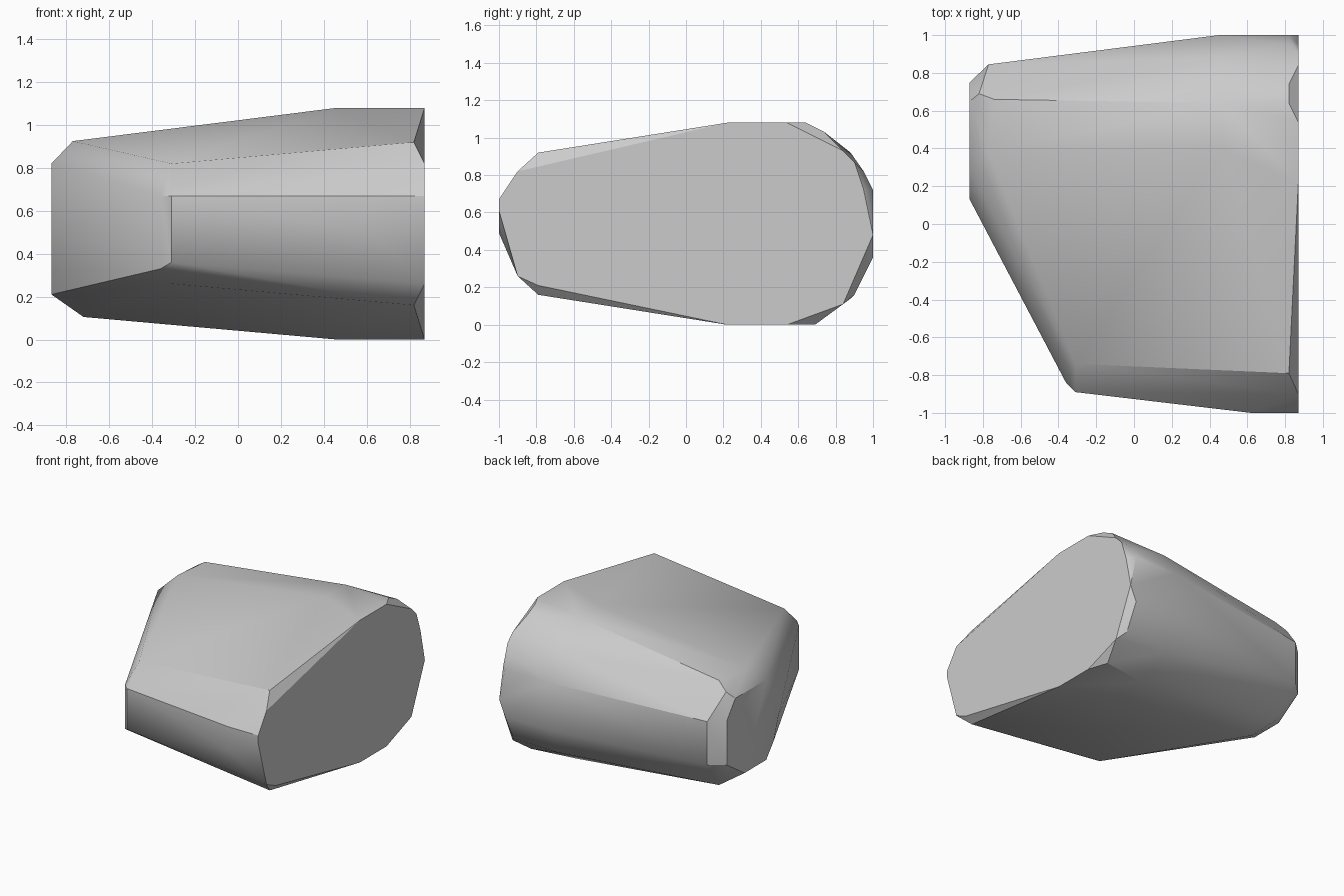
import bpy
import bmesh
import math

cube = bpy.data.objects.get("Cube")
if cube:
    bpy.data.objects.remove(cube, do_unlink=True)


def make_material(name, colour):
    material = bpy.data.materials.new(name)
    material.use_nodes = True
    material.diffuse_color = colour
    shader = material.node_tree.nodes["Principled BSDF"]
    shader.inputs["Base Color"].default_value = colour
    shader.inputs["Roughness"].default_value = 0.8
    return material


def across_x(x, profile):
    """Outline of (y, z) corners standing at one x."""
    return [(x, y, z) for y, z in profile]


def upright(x, y, low, high):
    """Upright edge between two heights."""
    return [(x, y, low), (x, y, high)]


corners = []

# Broad flat end
corners += across_x(0.87, [
    (-1, 0.61), (-1, 0.67), (-0.9, 0.82), (0.22, 1.08), (0.54, 1.08),
    (0.84, 0.93), (0.9, 0.87), (0.95, 0.72), (1, 0.48), (0.84, 0.11),
    (0.54, 0), (0.22, 0), (-0.79, 0.21), (-0.9, 0.26)])

# Chamfered rim behind the broad end
corners += across_x(0.82, [
    (-0.79, 0.92), (-0.79, 0.16), (0.64, 1.08), (0.74, 1.03),
    (0.95, 0.82), (0.69, 0), (0.9, 0.16)])
corners += upright(0.82, 1, 0.36, 0.72)

# Shoulder where the body starts to taper
corners += upright(0.46, 0.4, 0, 1.08)
corners += upright(0.46, 0.64, 0, 1.08)
corners += upright(0.46, 0.88, 0.14, 0.92)
corners += upright(0.45, 1, 0.36, 0.72)

# Front edge and its rounded corner
corners += upright(0.62, -1, 0.49, 0.67)
corners += upright(-0.31, -0.89, 0.36, 0.67)
corners += upright(-0.36, -0.84, 0.33, 0.67)
corners += upright(-0.31, -0.74, 0.26, 0.82)

# Rim around the small end
corners += upright(-0.77, 0.845, 0.36, 0.69)
corners += upright(-0.74, 0.66, 0.13, 0.925)
corners += upright(-0.72, 0.42, 0.105, 0.925)
corners += [(-0.77, 0.38, 0.925), (-0.82, 0.69, 0.87)]

# Small flat end
corners += across_x(-0.87, [
    (0.65, 0.82), (0.75, 0.69), (0.75, 0.35), (0.54, 0.21),
    (0.28, 0.21), (0.19, 0.32), (0.13, 0.5), (0.28, 0.82)])

# Wrap one convex skin over the corners
bm = bmesh.new()
for corner in corners:
    bm.verts.new(corner)
hull = bmesh.ops.convex_hull(bm, input=bm.verts[:])
loose = {item for item in hull["geom_interior"] + hull["geom_unused"]
         if isinstance(item, bmesh.types.BMVert)}
bmesh.ops.delete(bm, geom=list(loose), context="VERTS")
bmesh.ops.dissolve_limit(bm, angle_limit=math.radians(1),
                         verts=bm.verts[:], edges=bm.edges[:])
bmesh.ops.recalc_face_normals(bm, faces=bm.faces[:])

mesh = bpy.data.meshes.new("tapered_block")
bm.to_mesh(mesh)
bm.free()
block = bpy.data.objects.new("tapered_block", mesh)
bpy.context.collection.objects.link(block)
mesh.materials.append(make_material("plain_grey", (0.6, 0.6, 0.6, 1)))

# Soft shading with sharp edges kept
bpy.ops.object.select_all(action="DESELECT")
block.select_set(True)
bpy.context.view_layer.objects.active = block
bpy.ops.object.shade_smooth_by_angle(angle=math.radians(30))
